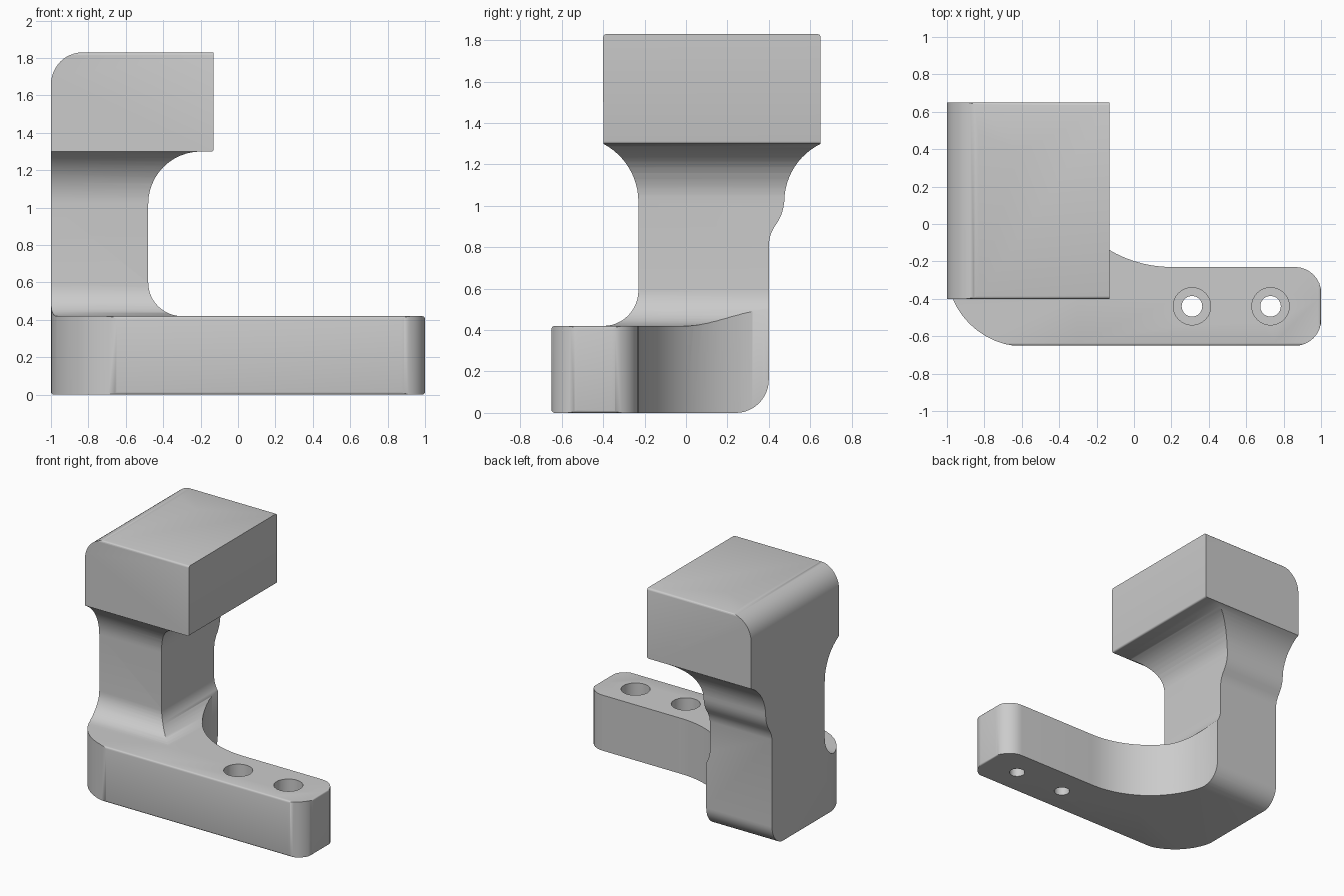
import bpy, bmesh
from math import sin, cos, radians
from mathutils import Vector

if "Cube" in bpy.data.objects:
    bpy.data.objects.remove(bpy.data.objects["Cube"])


def arc(cx, cy, r, a0, a1, n=12):
    angles = [radians(a0 + (a1 - a0) * i / n) for i in range(n + 1)]
    return [(cx + r * cos(a), cy + r * sin(a)) for a in angles]


def prism(name, pts, axis, lo, hi):
    """Extrude a 2D outline along the given axis between lo and hi."""
    place = {'X': lambda p: (lo, p[0], p[1]),
             'Y': lambda p: (p[0], lo, p[1]),
             'Z': lambda p: (p[0], p[1], lo)}[axis]
    step = Vector([(hi - lo) * (axis == a) for a in 'XYZ'])
    bm = bmesh.new()
    face = bm.faces.new([bm.verts.new(place(p)) for p in pts])
    new = bmesh.ops.extrude_face_region(bm, geom=[face])['geom']
    bmesh.ops.translate(bm, vec=step,
                        verts=[v for v in new if isinstance(v, bmesh.types.BMVert)])
    bmesh.ops.recalc_face_normals(bm, faces=bm.faces)
    mesh = bpy.data.meshes.new(name)
    bm.to_mesh(mesh)
    bm.free()
    ob = bpy.data.objects.new(name, mesh)
    bpy.context.collection.objects.link(ob)
    return ob


def combine(ob, other, operation):
    mod = ob.modifiers.new(operation.title(), 'BOOLEAN')
    mod.object, mod.operation, mod.solver = other, operation, 'EXACT'
    bpy.context.view_layer.objects.active = ob
    bpy.ops.object.modifier_apply(modifier=mod.name)
    bpy.data.objects.remove(other)


E = 0.015  # small rounding on the outer edges

# front silhouette: long foot, neck with fillets, head block
front = (arc(-1 + E, E, E, 180, 270, 3) + arc(1 - E, E, E, 270, 360, 3)
         + arc(1 - E, .42 - E, E, 0, 90, 3)
         + arc(-.30, .60, .18, 270, 180) + arc(-.20, 1.02, .28, 180, 90)
         + arc(-.142, 1.312, .012, 270, 360, 3)
         + [(-.13, 1.83)] + arc(-.83, 1.66, .17, 90, 180))
bracket = prism("bracket", front, 'Y', -1, 1)

# side silhouette: rounded heel, wavy back, flared neck under the head
side = (arc(-.65 + E, E, E, 180, 270, 3) + arc(.24, .16, .16, 270, 360)
        + [(.40, .82), (.408, .86), (.425, .895), (.445, .925), (.462, .96), (.47, .99)]
        + arc(.786, 1.02, .311, 180, 115.8)
        + arc(.65 - E, 1.83 - E, E, 0, 90, 3) + arc(-.40 + E, 1.83 - E, E, 90, 180, 3)
        + arc(-.546, 1.02, .316, 62.4, 0) + arc(-.40, .59, .17, 0, -90)
        + arc(-.65 + E, .42 - E, E, 90, 180, 3))
combine(bracket, prism("side_cutter", side, 'X', -1.2, 1.2), 'INTERSECT')

# foot outline seen from above; only trims the lower half
plan = (arc(-.586, -.24, .415, 180, 270) + [(-.586, -.8), (.861, -.8)]
        + arc(.861, -.511, .14, 270, 360, 8) + [(1.1, -.511), (1.1, -.37)]
        + arc(.861, -.37, .14, 0, 90, 8)
        + arc(.20, .42, .65, 270, 180, 20) + [(-.45, .6), (-1.1, .6), (-1.1, -.24)])
trim = prism("plan_cutter", plan, 'Z', -.1, .75)
combine(trim, prism("upper_keep", [(-1.2, -1), (1.2, -1), (1.2, 1), (-1.2, 1)],
                    'Z', .7, 2), 'UNION')
combine(bracket, trim, 'INTERSECT')

# two counterbored screw holes
for x in (.31, .73):
    for r, bottom in ((.055, -.1), (.10, .2)):
        hole = prism("hole_cutter", arc(x, -.44, r, 0, 360, 32)[:-1], 'Z', bottom, .5)
        combine(bracket, hole, 'DIFFERENCE')

bpy.ops.object.select_all(action='DESELECT')
bracket.select_set(True)
bpy.context.view_layer.objects.active = bracket
bpy.ops.object.shade_smooth_by_angle(angle=radians(35))
